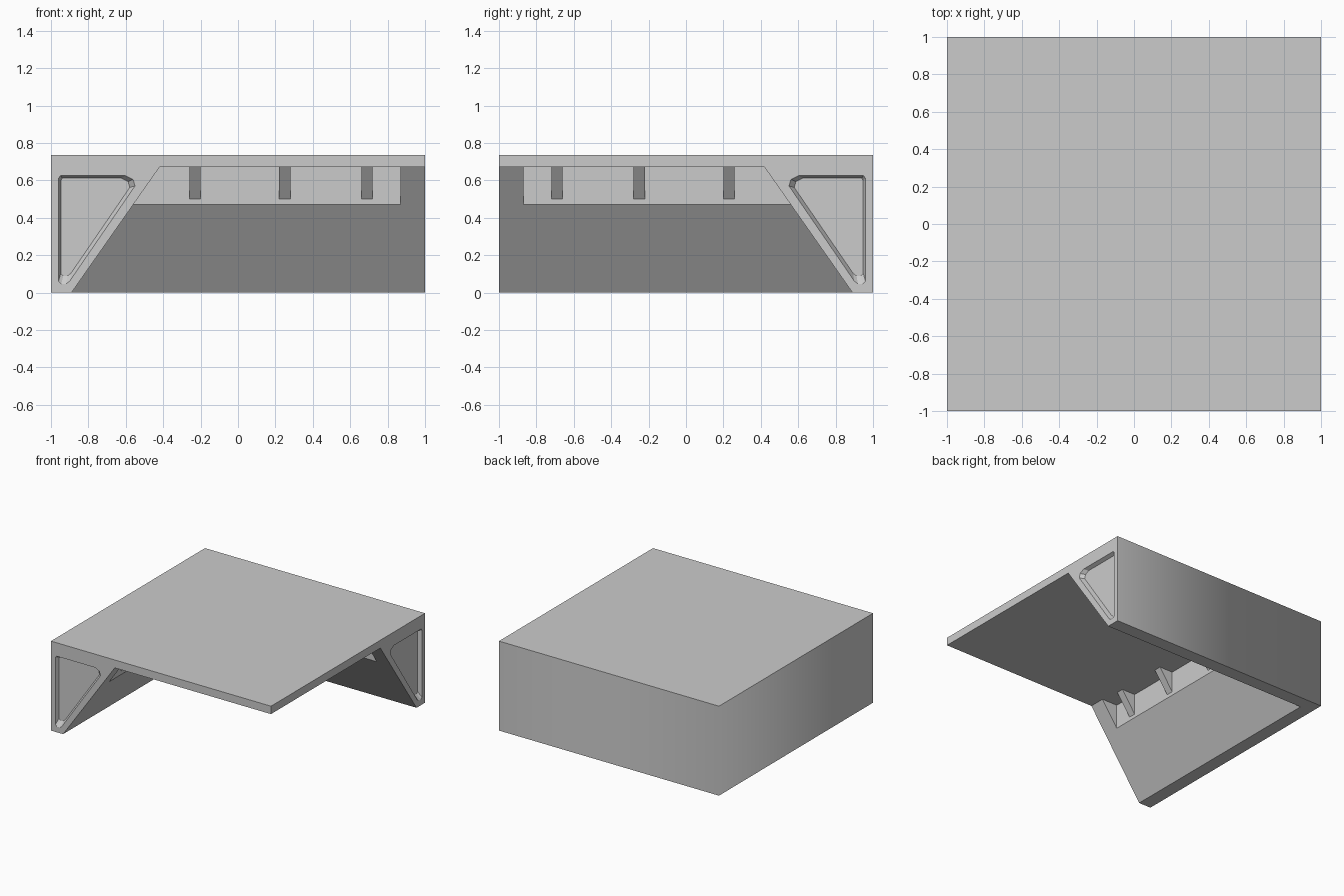
import bpy, bmesh
from mathutils import Vector

if "Cube" in bpy.data.objects:
    bpy.data.objects.remove(bpy.data.objects["Cube"])

HEIGHT, CEILING, LEDGE = 0.735, 0.67, 0.47
FOOT, SHOULDER = 0.89, 0.42          # inner edge of the walls at floor and ceiling

grey = bpy.data.materials.new("plain grey")
grey.use_nodes = True
grey.diffuse_color = (0.6, 0.6, 0.6, 1)
grey.node_tree.nodes["Principled BSDF"].inputs["Base Color"].default_value = grey.diffuse_color


def hull(name, points):
    """Convex solid around the given points."""
    bm = bmesh.new()
    for p in points:
        bm.verts.new(p)
    bmesh.ops.convex_hull(bm, input=bm.verts[:])
    bmesh.ops.dissolve_limit(bm, angle_limit=0.002, verts=bm.verts[:], edges=bm.edges[:])
    bmesh.ops.recalc_face_normals(bm, faces=bm.faces[:])
    mesh = bpy.data.meshes.new(name)
    bm.to_mesh(mesh)
    bm.free()
    mesh.materials.append(grey)
    obj = bpy.data.objects.new(name, mesh)
    bpy.context.collection.objects.link(obj)
    return obj


def box(name, x0, x1, y0, y1, z0, z1):
    return hull(name, [(x, y, z) for x in (x0, x1) for y in (y0, y1) for z in (z0, z1)])


def cut(body, cutter):
    cutter.hide_render = True
    mod = body.modifiers.new("cut", 'BOOLEAN')
    mod.operation, mod.solver, mod.object = 'DIFFERENCE', 'EXACT', cutter
    bpy.context.view_layer.objects.active = body
    bpy.ops.object.modifier_apply(modifier=mod.name)
    bpy.data.objects.remove(cutter)


def swap(points):
    """Reflect across the corner diagonal, so one wall gives the other."""
    return [(-y, -x, z) for x, y, z in points]


def wall_edge(z):
    return FOOT + (SHOULDER - FOOT) * z / CEILING


# Roof slab with two solid walls, sloping inwards up to the ceiling
body = box("roof_and_walls", -1, 1, -1, 1, 0, HEIGHT)
cavity = []
for z in (-0.1, CEILING):
    e = wall_edge(z)
    cavity += [(-e, e, z), (1.1, e, z), (1.1, -1.1, z), (-e, -1.1, z)]
cut(body, hull("cavity_cutter", cavity))

# Notch along the top of both slopes, leaving a solid block at each wall end
notch = wall_edge(LEDGE)
cut(body, box("notch_cutter", -notch, 0.87, -0.87, notch, LEDGE, CEILING))

# Shallow tapered pocket in the exposed end of each wall
outline = [(-.96, .61), (-.95, .625), (-.60, .625), (-.56, .605), (-.55, .57),
           (-.90, .06), (-.92, .045), (-.945, .045), (-.96, .06)]
centre = Vector((-0.835, 0.49))
pocket = []
for y, scale in ((-1.01, 1.03), (-0.97, 0.90)):
    for p in outline:
        q = centre + (Vector(p) - centre) * scale
        pocket.append((q.x, y, q.y))
for points in (pocket, swap(pocket)):
    cut(body, hull("pocket_cutter", points))

# Smooth only the two outer walls where they meet at the back corner
for f in body.data.polygons:
    f.use_smooth = f.normal.y > 0.99 and f.center.y > 0.99 or f.normal.x < -0.99 and f.center.x < -0.99

# Wedge ribs bracing the notch against the ceiling
for i, x in enumerate((-0.23, 0.25, 0.69)):
    wedge = [(x + s, y, z) for s in (-0.03, 0.03)
             for y, z in ((notch, 0.5), (notch, CEILING), (SHOULDER + 0.02, CEILING))]
    hull(f"back_rib_{i + 1}", wedge)
    hull(f"side_rib_{i + 1}", swap(wedge))
